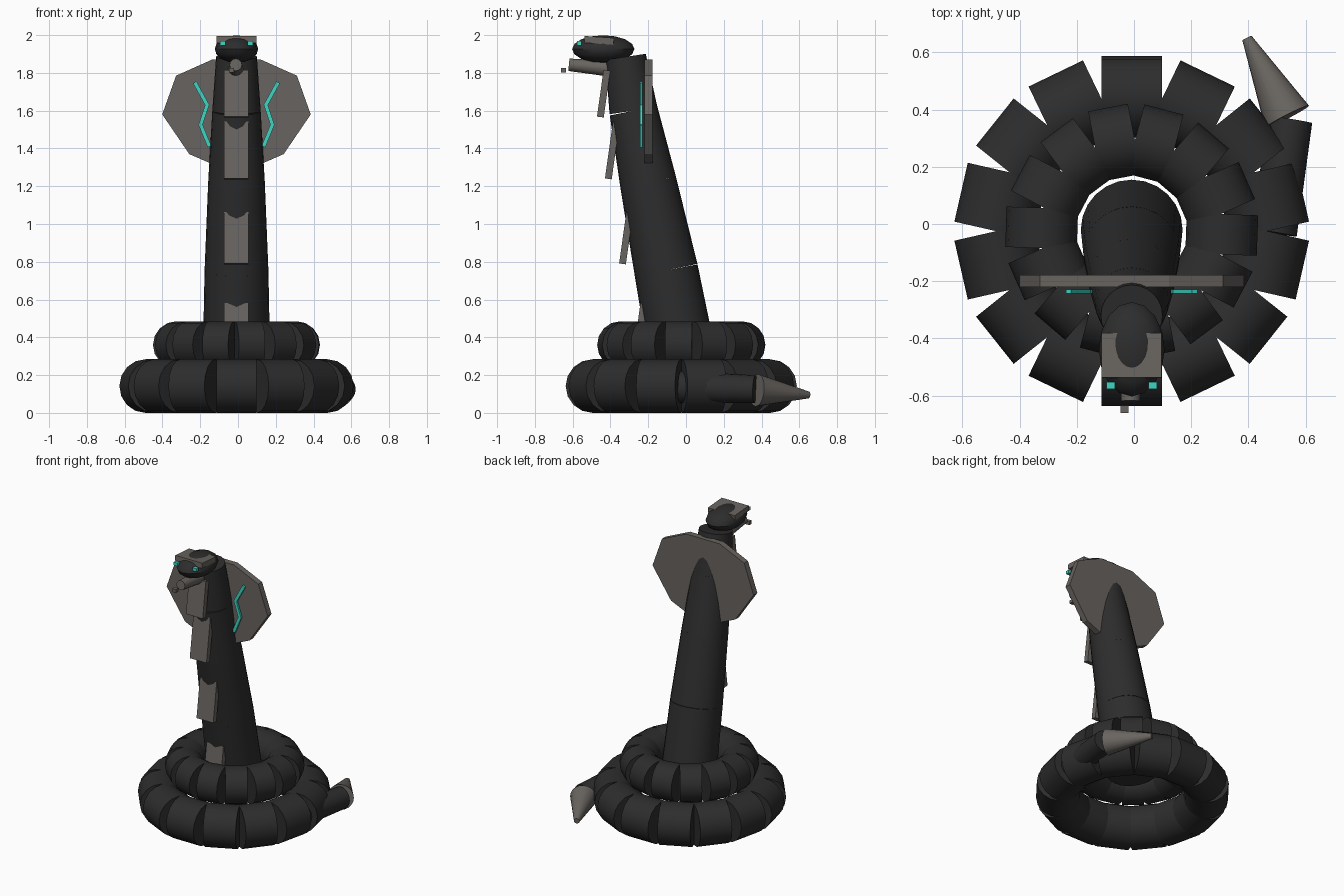
import bpy, bmesh, math
from mathutils import Vector, Matrix

if "Cube" in bpy.data.objects:
    bpy.data.objects.remove(bpy.data.objects["Cube"], do_unlink=True)


def material(name, rgb):
    m = bpy.data.materials.new(name)
    m.use_nodes = True
    m.diffuse_color = (*rgb, 1)
    m.node_tree.nodes["Principled BSDF"].inputs["Base Color"].default_value = (*rgb, 1)
    return m


DARK = material("charcoal_scales", (0.026, 0.026, 0.026))
GREY = material("warm_grey_plate", (0.14, 0.127, 0.115))
TEAL = material("glowing_teal", (0.05, 0.66, 0.55))
CX = -0.008  # symmetry plane of the body


def finish(name, bm, mat, smooth=False):
    bmesh.ops.recalc_face_normals(bm, faces=bm.faces)
    mesh = bpy.data.meshes.new(name)
    bm.to_mesh(mesh)
    bm.free()
    mesh.materials.append(mat)
    ob = bpy.data.objects.new(name, mesh)
    bpy.context.collection.objects.link(ob)
    if smooth:
        bpy.ops.object.select_all(action='DESELECT')
        ob.select_set(True)
        bpy.context.view_layer.objects.active = ob
        bpy.ops.object.shade_smooth_by_angle(angle=math.radians(35))
    return ob


def add_cone(bm, a, b, ra, rb, sides):
    a, b = Vector(a), Vector(b)
    axis = b - a
    turn = axis.to_track_quat('Z', 'Y').to_matrix().to_4x4()
    bmesh.ops.create_cone(bm, cap_ends=True, segments=sides, radius1=ra, radius2=rb,
                          depth=axis.length,
                          matrix=Matrix.Translation((a + b) / 2) @ turn)


def cone(name, a, b, ra, rb, mat, sides=20):
    bm = bmesh.new()
    add_cone(bm, a, b, ra, rb, sides)
    return finish(name, bm, mat, True)


def box(name, centre, size, mat, tilt=0, axis='X'):
    bm = bmesh.new()
    bmesh.ops.create_cube(bm, size=1, matrix=Matrix.Translation(centre)
                          @ Matrix.Rotation(math.radians(tilt), 4, axis)
                          @ Matrix.Diagonal((*size, 1)))
    return finish(name, bm, mat)


def coil(name, z, ring, tube, start, count=14):
    """Ring of short straight drums, splaying open on the outside."""
    bm = bmesh.new()
    half = math.pi * ring / count
    for i in range(count):
        t = math.radians(start) + math.tau * i / count
        c = Vector((CX + ring * math.cos(t), -0.025 + ring * math.sin(t), z))
        d = Vector((-math.sin(t), math.cos(t), 0)) * half
        add_cone(bm, c - d, c + d, tube, tube, 16)
    return finish(name, bm, DARK, True)


# Coils on the ground
coil("lower_coil", 0.142, 0.47, 0.142, 90)
coil("upper_coil", 0.36, 0.315, 0.125, -2)

# Tail
cone("tail_base", (0.485, -0.03, 0.137), (0.55, 0.365, 0.125), 0.085, 0.074, DARK)
cone("tail_tip", (0.535, 0.375, 0.12), (0.395, 0.65, 0.095), 0.086, 0.018, GREY)

# Rising neck: y, z and radius at each joint
joints = [(-0.02, 0.30, 0.178), (-0.105, 0.755, 0.169), (-0.2, 1.22, 0.15),
          (-0.278, 1.6, 0.128), (-0.32, 1.885, 0.108)]
for i, (p, q) in enumerate(zip(joints, joints[1:])):
    cone(f"neck_section_{i + 1}", (CX, p[0], p[1]), (CX, q[0], q[1]), p[2], q[2], DARK, 24)

# Belly plates: y, z, length
for i, (y, z, length) in enumerate([(-0.24, 0.46, 0.24), (-0.317, 0.925, 0.275),
                                    (-0.39, 1.39, 0.305), (-0.436, 1.69, 0.25)]):
    box(f"belly_plate_{i + 1}", (CX - 0.002, y, z), (0.13, 0.036, length), GREY, -8)

# Hood: half outline mirrored into a flat slab
half = [(0.13, 1.87), (0.32, 1.785), (0.393, 1.58), (0.25, 1.37), (0.14, 1.322)]
outline = half + [(-x, z) for x, z in reversed(half)]
bm = bmesh.new()
face = bm.faces.new([bm.verts.new((CX + x, -0.22, z)) for x, z in outline])
slab = bmesh.ops.extrude_face_region(bm, geom=[face])
bmesh.ops.translate(bm, vec=(0, 0.042, 0),
                    verts=[v for v in slab["geom"] if isinstance(v, bmesh.types.BMVert)])
finish("hood", bm, GREY)

# Zigzag markings on the hood
zigzag = [(0.218, 1.745), (0.155, 1.63), (0.19, 1.525), (0.145, 1.415)]
for side, label in ((1, "left"), (-1, "right")):
    for i, ((x1, z1), (x2, z2)) in enumerate(zip(zigzag, zigzag[1:])):
        run, rise = side * (x1 - x2), z1 - z2
        box(f"{label}_hood_mark_{i + 1}",
            (CX + side * (x1 + x2) / 2, -0.236, (z1 + z2) / 2),
            (0.021, 0.014, math.hypot(run, rise) + 0.012), TEAL,
            math.degrees(math.atan2(run, rise)), 'Y')

# Head
bm = bmesh.new()
bmesh.ops.create_uvsphere(bm, u_segments=16, v_segments=8, radius=1,
                          matrix=Matrix.Translation((CX, -0.438, 1.926))
                          @ Matrix.Diagonal((0.115, 0.165, 0.073, 1)))
finish("head", bm, DARK, True)
box("brow_plate", (CX, -0.46, 1.972), (0.21, 0.155, 0.036), GREY, -4)
for side, label in ((1, "left"), (-1, "right")):
    box(f"{label}_eye", (CX + side * 0.073, -0.565, 1.957), (0.03, 0.025, 0.022), TEAL)

# Tongue
cone("tongue", (CX - 0.004, -0.40, 1.822), (CX - 0.004, -0.62, 1.843), 0.042, 0.033, GREY, 12)
box("tongue_tip", (-0.034, -0.648, 1.815), (0.028, 0.026, 0.024), GREY)
